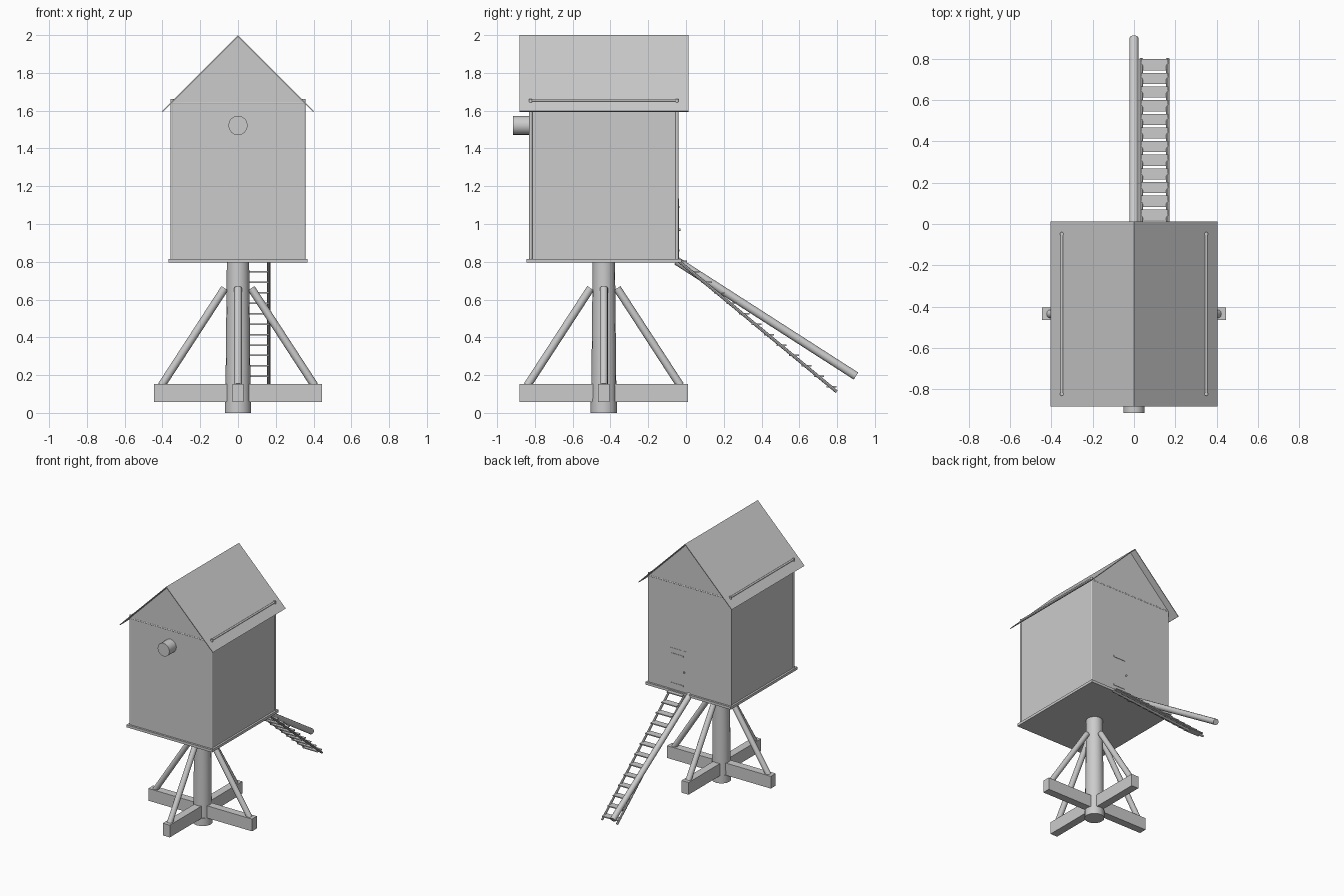
import bpy, bmesh, math
from mathutils import Vector

if "Cube" in bpy.data.objects:
    bpy.data.objects.remove(bpy.data.objects["Cube"])

CY = -0.435            # mill axis in y
FRONT, BACK = -0.83, -0.04

grey = bpy.data.materials.new("plain_grey")
grey.diffuse_color = (0.6, 0.6, 0.6, 1)
grey.use_nodes = True
grey.node_tree.nodes["Principled BSDF"].inputs["Base Color"].default_value = grey.diffuse_color


def finish(name, bm, smooth=False):
    bmesh.ops.recalc_face_normals(bm, faces=bm.faces)
    me = bpy.data.meshes.new(name)
    bm.to_mesh(me)
    bm.free()
    ob = bpy.data.objects.new(name, me)
    bpy.context.collection.objects.link(ob)
    me.materials.append(grey)
    if smooth:
        bpy.ops.object.select_all(action='DESELECT')
        ob.select_set(True)
        bpy.context.view_layer.objects.active = ob
        bpy.ops.object.shade_smooth_by_angle(angle=math.radians(40))
    return ob


def box(name, lo, hi):
    bm = bmesh.new()
    bmesh.ops.create_cube(bm, size=1)
    for v in bm.verts:
        v.co = [lo[i] + (v.co[i] + 0.5) * (hi[i] - lo[i]) for i in range(3)]
    return finish(name, bm)


def rod(name, a, b, r, r2=None, sides=12):
    a, b = Vector(a), Vector(b)
    bm = bmesh.new()
    bmesh.ops.create_cone(bm, cap_ends=True, segments=sides, radius1=r,
                          radius2=r if r2 is None else r2, depth=(b - a).length)
    rot = (b - a).to_track_quat('Z', 'Y')
    for v in bm.verts:
        v.co = rot @ v.co + (a + b) / 2
    return finish(name, bm, True)


def prism(name, profile, y0, y1):
    # extrude an x-z outline along y
    bm = bmesh.new()
    f = bm.faces.new([bm.verts.new((x, y0, z)) for x, z in profile])
    ext = bmesh.ops.extrude_face_region(bm, geom=[f])["geom"]
    for v in ext:
        if isinstance(v, bmesh.types.BMVert):
            v.co.y = y1
    return finish(name, bm)


# Trestle: post, cross beams and four braces
rod("post_foot", (0, CY, 0), (0, CY, 0.06), 0.07, sides=16)
rod("main_post", (0, CY, 0.05), (0, CY, 0.81), 0.067, 0.059, sides=16)
box("cross_beam_x", (-0.446, CY - 0.03, 0.058), (0.446, CY + 0.03, 0.153))
box("cross_beam_y", (-0.03, CY - 0.446, 0.058), (0.03, CY + 0.446, 0.153))
for i, (dx, dy) in enumerate([(1, 0), (-1, 0), (0, 1), (0, -1)]):
    rod(f"brace_{i}", (dx * 0.405, CY + dy * 0.405, 0.145),
        (dx * 0.07, CY + dy * 0.07, 0.66), 0.021)

# Body: floor plate and gabled walls
box("floor_plate", (-0.367, -0.845, 0.795), (0.367, -0.025, 0.815))
prism("body_walls", [(-0.352, 0.81), (0.352, 0.81), (0.352, 1.643),
                     (0, 1.994), (-0.352, 1.643)], FRONT, BACK)

# Corner posts and wall-top rails
for s, side in ((-1, "left"), (1, "right")):
    x = s * 0.349
    for y, end in ((FRONT + 0.008, "front"), (BACK - 0.008, "back")):
        rod(f"corner_post_{side}_{end}", (x, y, 0.8), (x, y, 1.663), 0.009)
    rod(f"wall_rail_{side}", (x, FRONT + 0.005, 1.655), (x, BACK - 0.005, 1.655), 0.007)
for y, end in ((FRONT + 0.005, "front"), (BACK - 0.005, "back")):
    rod(f"gable_rail_{end}", (-0.349, y, 1.642), (0.349, y, 1.642), 0.007)

# Thin roof
prism("roof", [(-0.403, 1.597), (0, 2.0), (0.403, 1.597), (0.398, 1.594),
               (0, 1.992), (-0.398, 1.594)], -0.882, 0.012)

# Sail shaft
rod("sail_shaft", (0, -0.915, 1.522), (0, FRONT + 0.02, 1.522), 0.051, sides=16)

# Door with hinges and knob on the back
box("door", (0.02, BACK - 0.01, 0.815), (0.165, BACK + 0.002, 1.135))
for z in (0.86, 1.09):
    box("hinge", (0.05, BACK, z - 0.006), (0.155, BACK + 0.005, z + 0.006))
rod("door_knob", (0.042, BACK, 0.97), (0.042, BACK + 0.01, 0.97), 0.007)

# Tail pole
rod("tail_pole", (0, -0.05, 0.805), (0, 0.90, 0.195), 0.022)

# Ladder
for x, side in ((0.035, "left"), (0.163, "right")):
    rod(f"ladder_rail_{side}", (x, -0.04, 0.805), (x, 0.798, 0.112), 0.0085, sides=8)
for i in range(13):
    y, z = 0.77 - i * 0.066, 0.138 + i * 0.0553
    box(f"ladder_tread_{i}", (0.033, y - 0.027, z - 0.004), (0.165, y + 0.027, z + 0.004))
